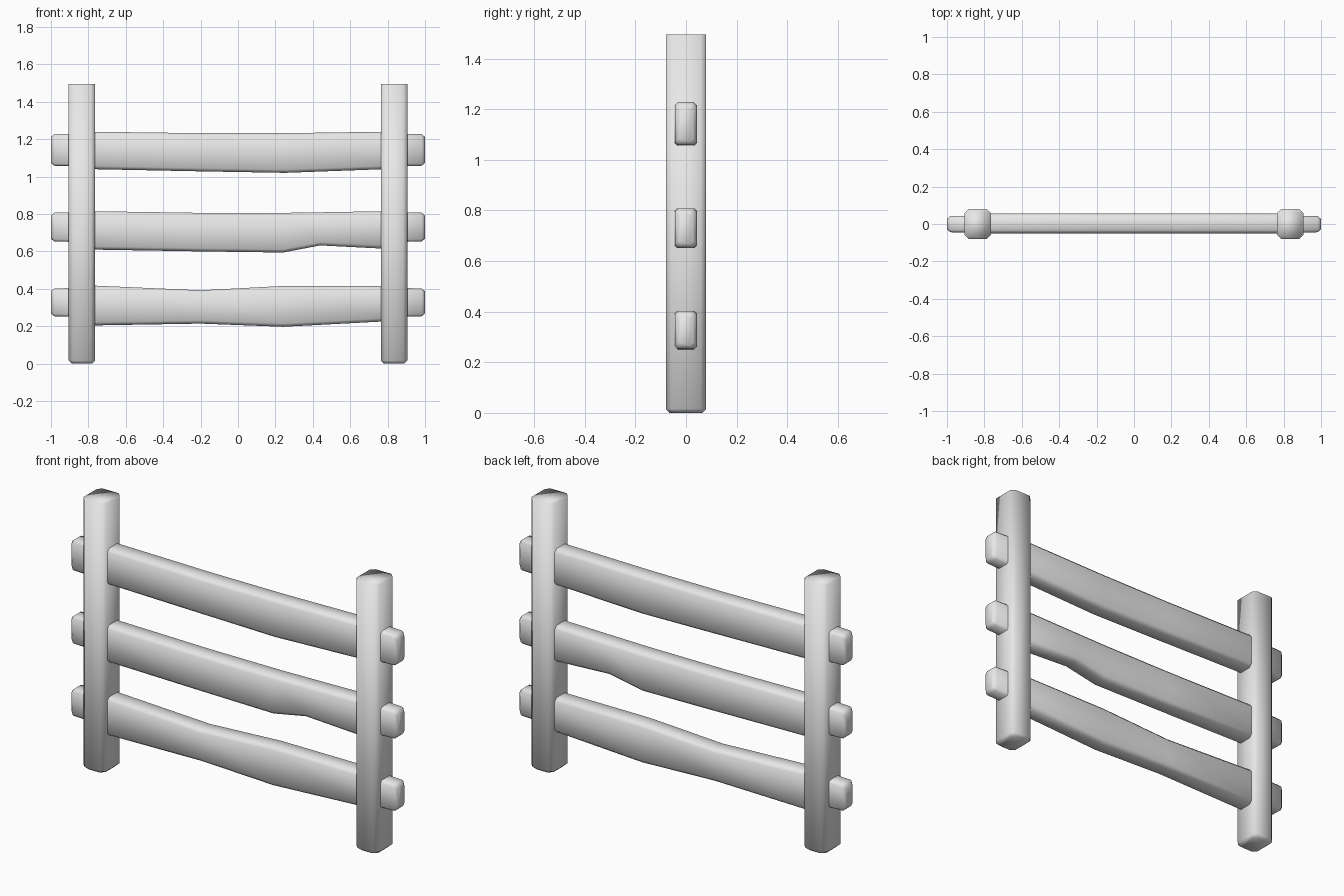
import bpy, bmesh

cube = bpy.data.objects.get("Cube")
if cube:
    bpy.data.objects.remove(cube, do_unlink=True)

GREY = (0.8, 0.8, 0.8, 1.0)
wood = bpy.data.materials.new("plain grey wood")
wood.use_nodes = True
wood.diffuse_color = GREY
wood.node_tree.nodes["Principled BSDF"].inputs["Base Color"].default_value = GREY


def chamfered(a0, a1, b0, b1, c):
    """Rectangle with its four corners cut off."""
    return [(a0 + c, b0), (a1 - c, b0), (a1, b0 + c), (a1, b1 - c),
            (a1 - c, b1), (a0 + c, b1), (a0, b1 - c), (a0, b0 + c)]


def loft(name, rings):
    """Skin a list of rings into one closed, smooth shaded solid."""
    bm = bmesh.new()
    loops = [[bm.verts.new(p) for p in ring] for ring in rings]
    for low, high in zip(loops, loops[1:]):
        for i in range(len(low)):
            j = (i + 1) % len(low)
            bm.faces.new((low[i], low[j], high[j], high[i]))
    bm.faces.new(loops[0])
    bm.faces.new(loops[-1])
    bmesh.ops.recalc_face_normals(bm, faces=bm.faces)
    for face in bm.faces:
        face.smooth = True
    mesh = bpy.data.meshes.new(name)
    bm.to_mesh(mesh)
    bm.free()
    mesh.materials.append(wood)
    obj = bpy.data.objects.new(name, mesh)
    bpy.context.collection.objects.link(obj)


# Upright posts with a small bevel at the foot
def post(name, x):
    rings = []
    for z, inset in ((0, 0.016), (0.016, 0), (1.495, 0)):
        w, d = 0.07 - inset, 0.08 - inset
        rings.append([(x + a, b, z) for a, b in chamfered(-w, w, -d, d, 0.022)])
    loft(name, rings)


post("left_post", 0.835)
post("right_post", -0.835)


# Rough hewn rails, stepped down to narrower tenons that pass through the posts
def rail(name, body, tenon):
    low, high = tenon

    def tenon_ring(x, inset):
        return [(x, y, z) for y, z in chamfered(
            -0.047 + inset, 0.045 - inset, low + inset, high - inset, 0.012)]

    rings = [tenon_ring(-1.0, 0.018), tenon_ring(-0.982, 0.003), tenon_ring(-0.83, 0)]
    for x, bottom, top in body:
        rings.append([(x, y, z) for y, z in chamfered(-0.05, 0.055, bottom, top, 0.017)])
    rings += [tenon_ring(0.83, 0), tenon_ring(0.982, 0.003), tenon_ring(1.0, 0.018)]
    loft(name, rings)


rail("top_rail",
     [(-0.79, 1.04, 1.24), (-0.2, 1.028, 1.232), (0.25, 1.02, 1.232), (0.79, 1.04, 1.24)],
     (1.055, 1.23))
rail("middle_rail",
     [(-0.79, 0.61, 0.815), (-0.2, 0.6, 0.806), (0.24, 0.594, 0.806),
      (0.44, 0.632, 0.809), (0.79, 0.614, 0.815)],
     (0.65, 0.81))
rail("bottom_rail",
     [(-0.79, 0.204, 0.418), (-0.2, 0.214, 0.392), (0.24, 0.197, 0.415), (0.79, 0.226, 0.415)],
     (0.25, 0.405))
